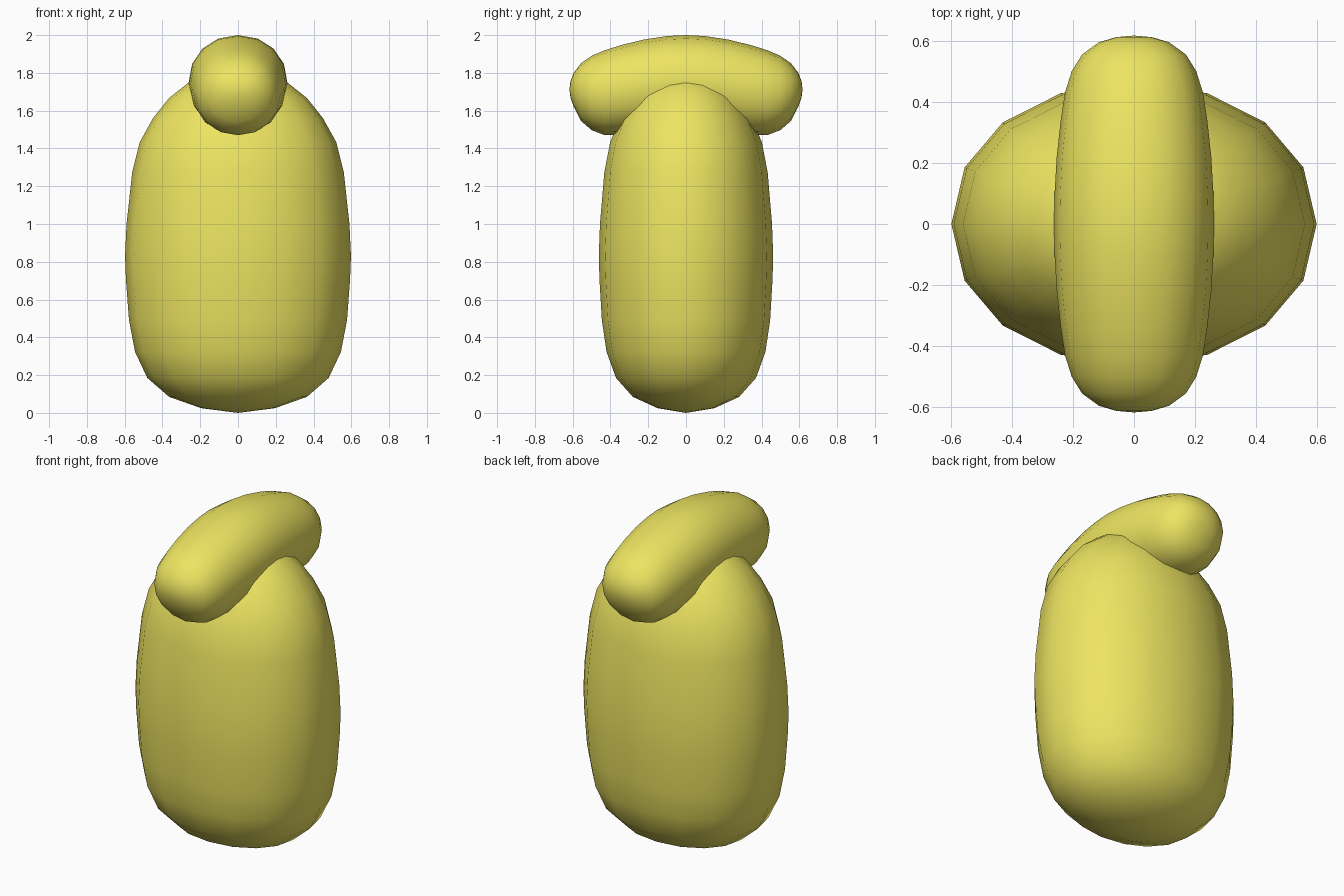
import bpy, bmesh
from math import cos, sin, pi, copysign

if "Cube" in bpy.data.objects:
    bpy.data.objects.remove(bpy.data.objects["Cube"])

SEG = 16

mat = bpy.data.materials.new("yellow")
mat.diffuse_color = (0.85, 0.78, 0.12, 1)
mat.use_nodes = True
mat.node_tree.nodes["Principled BSDF"].inputs["Base Color"].default_value = mat.diffuse_color


def rounded(v):
    # slightly squared circle
    return copysign(abs(v) ** 0.95, v) if abs(v) > 1e-6 else 0.0


def loft(name, rings, start, end, place):
    """Skin rings (position, offset, radius_a, radius_b), closed by two poles."""
    bm = bmesh.new()
    loops = []
    for pos, off, ra, rb in rings:
        loops.append([bm.verts.new(place(pos, ra * rounded(cos(2 * pi * i / SEG)),
                                         off + rb * rounded(sin(2 * pi * i / SEG))))
                      for i in range(SEG)])
    first, last = bm.verts.new(start), bm.verts.new(end)
    for i in range(SEG):
        j = (i + 1) % SEG
        bm.faces.new((first, loops[0][j], loops[0][i]))
        bm.faces.new((last, loops[-1][i], loops[-1][j]))
        for a, b in zip(loops, loops[1:]):
            bm.faces.new((a[i], a[j], b[j], b[i]))
    bmesh.ops.recalc_face_normals(bm, faces=bm.faces)
    for f in bm.faces:
        f.smooth = True
    me = bpy.data.meshes.new(name)
    bm.to_mesh(me)
    bm.free()
    me.materials.append(mat)
    ob = bpy.data.objects.new(name, me)
    bpy.context.collection.objects.link(ob)
    return ob


# Body: tall egg with an oval cross-section (half width, height)
profile = [(0.195, 0.025), (0.365, 0.085), (0.48, 0.185), (0.545, 0.323),
           (0.577, 0.49), (0.593, 0.70), (0.598, 0.83), (0.59, 1.0),
           (0.56, 1.275), (0.52, 1.434), (0.45, 1.56), (0.365, 1.667),
           (0.265, 1.746), (0.13, 1.80)]
loft("body", [(z, 0, r, r * 0.772) for r, z in profile],
     (0, 0, 0), (0, 0, 1.815), lambda p, a, b: (a, b, p))

# Head: rounded bar running front to back, arched upward in the middle
# (distance from centre, half width, top height, bottom height)
half = [(0.10, 0.26, 1.995, 1.485), (0.22, 0.253, 1.977, 1.48),
        (0.34, 0.24, 1.948, 1.472), (0.43, 0.226, 1.92, 1.47),
        (0.50, 0.204, 1.89, 1.497), (0.555, 0.17, 1.852, 1.545),
        (0.595, 0.115, 1.80, 1.622), (0.612, 0.058, 1.755, 1.67)]
full = ([(-y, w, t, b) for y, w, t, b in reversed(half)]
        + [(0, 0.262, 2.0, 1.49)] + half)
loft("head", [(y, (t + b) / 2, w, (t - b) / 2) for y, w, t, b in full],
     (0, -0.617, 1.712), (0, 0.617, 1.712), lambda p, a, b: (a, p, b))
